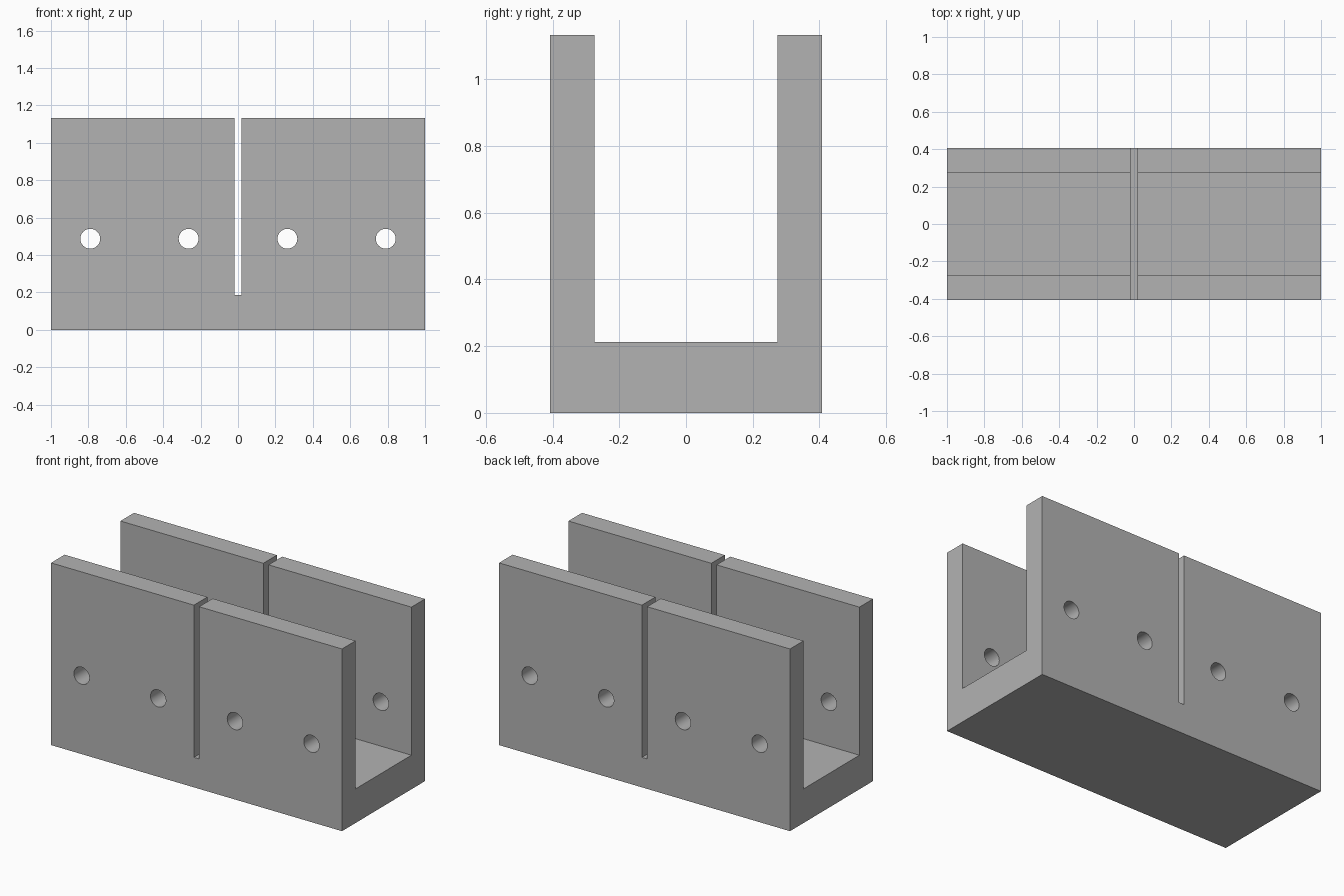
import bpy
import bmesh
from mathutils import Matrix

cube = bpy.data.objects.get("Cube")
if cube:
    bpy.data.objects.remove(cube, do_unlink=True)

LENGTH, WIDTH, HEIGHT = 2.0, 0.814, 1.132
INNER, FLOOR = 0.274, 0.212        # half channel width, floor thickness
SLOT_W, SLOT_Z = 0.036, 0.186      # saw slot width and its lowest point
HOLE_R, HOLE_Z = 0.053, 0.487

grey = bpy.data.materials.new("plain grey")
grey.use_nodes = True
colour = (0.45, 0.45, 0.45, 1)
grey.diffuse_color = colour
grey.node_tree.nodes["Principled BSDF"].inputs["Base Color"].default_value = colour


def make_object(name, bm):
    bmesh.ops.recalc_face_normals(bm, faces=bm.faces)
    mesh = bpy.data.meshes.new(name)
    bm.to_mesh(mesh)
    bm.free()
    mesh.materials.append(grey)
    obj = bpy.data.objects.new(name, mesh)
    bpy.context.collection.objects.link(obj)
    return obj


# U-shaped channel: profile in the y-z plane, extruded along x
bm = bmesh.new()
half = WIDTH / 2
right_side = [(half, 0), (half, HEIGHT), (INNER, HEIGHT), (INNER, FLOOR)]
profile = right_side + [(-y, z) for y, z in reversed(right_side)]
face = bm.faces.new([bm.verts.new((-LENGTH / 2, y, z)) for y, z in profile])
extruded = bmesh.ops.extrude_face_region(bm, geom=[face])
new_verts = [v for v in extruded["geom"] if isinstance(v, bmesh.types.BMVert)]
bmesh.ops.translate(bm, verts=new_verts, vec=(LENGTH, 0, 0))
channel = make_object("slotted_channel", bm)

# Cutters: one central slot and four cross holes through both walls
bm = bmesh.new()
slot_h = HEIGHT - SLOT_Z + 0.1
bmesh.ops.create_cube(bm, size=1, matrix=Matrix.Translation((0, 0, SLOT_Z + slot_h / 2))
                      @ Matrix.Diagonal((SLOT_W, WIDTH + 0.2, slot_h, 1)))
for x in (-0.79, -0.264, 0.264, 0.79):
    bmesh.ops.create_cone(bm, cap_ends=True, segments=48, radius1=HOLE_R, radius2=HOLE_R,
                          depth=WIDTH + 0.2, matrix=Matrix.Translation((x, 0, HOLE_Z))
                          @ Matrix.Rotation(1.5707963, 4, "X"))
cutter = make_object("slot_and_hole_cutter", bm)
cutter.hide_render = True

# Apply the cut, then remove the cutter
mod = channel.modifiers.new("cut", "BOOLEAN")
mod.operation = "DIFFERENCE"
mod.solver = "EXACT"
mod.object = cutter
bpy.ops.object.select_all(action="DESELECT")
channel.select_set(True)
bpy.context.view_layer.objects.active = channel
bpy.ops.object.modifier_apply(modifier=mod.name)
bpy.data.objects.remove(cutter, do_unlink=True)
bpy.ops.object.shade_smooth_by_angle()
